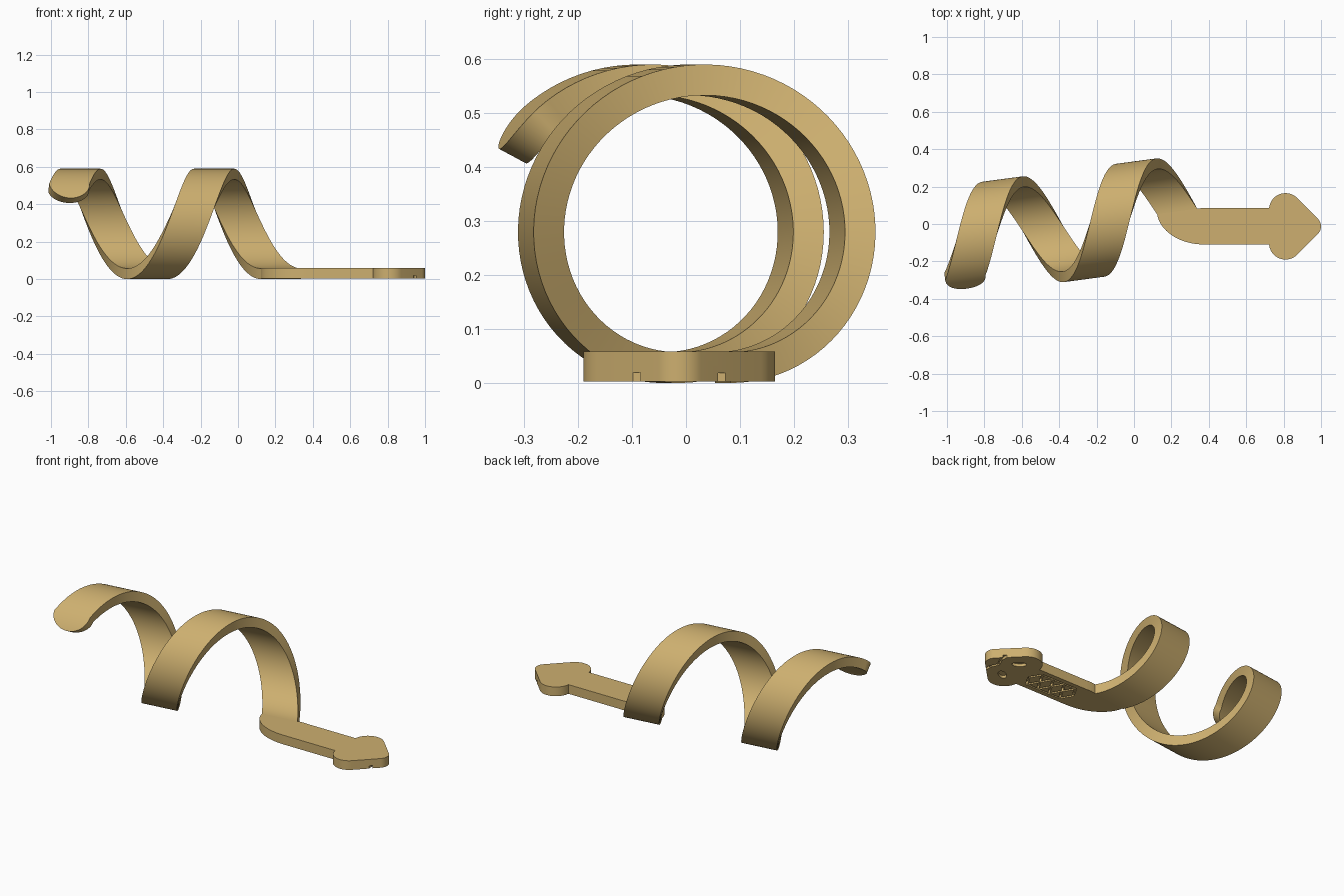
import bpy, bmesh, math
from mathutils import Vector, Matrix

if "Cube" in bpy.data.objects:
    bpy.data.objects.remove(bpy.data.objects["Cube"])

gold = bpy.data.materials.new("warm_gold")
gold.diffuse_color = (0.61, 0.43, 0.16, 1)
gold.use_nodes = True
gold.node_tree.nodes["Principled BSDF"].inputs["Base Color"].default_value = gold.diffuse_color

R_OUT, R_IN, PITCH = 0.295, 0.238, 0.715
END_X, TILT = 0.23, math.atan(0.134)
HALF, MID_Y = 0.108, -0.0125
FLAT_LOW, FLAT_TOP = 0.003, 0.058


def add(name, bm):
    bmesh.ops.recalc_face_normals(bm, faces=bm.faces)
    me = bpy.data.meshes.new(name)
    bm.to_mesh(me)
    bm.free()
    ob = bpy.data.objects.new(name, me)
    bpy.context.collection.objects.link(ob)
    me.materials.append(gold)
    return ob


def smooth(ob):
    bpy.ops.object.select_all(action='DESELECT')
    ob.select_set(True)
    bpy.context.view_layer.objects.active = ob
    bpy.ops.object.shade_smooth_by_angle(angle=math.radians(30))


def coil_point(u, phi, r, offset):
    """Point on the slightly turned coil; phi = 0 is the bottom."""
    v = -r * math.sin(phi)
    x = u + offset
    return Vector((x - v * math.sin(TILT),
                   0.037 + 0.134 * x + v * math.cos(TILT),
                   0.295 - r * math.cos(phi)))


# Coiled band with a rounded tail end
CAP, CAP_LEN = -583, 19
stations = []
for i in range(15):
    t = math.cos(math.pi / 2 * i / 14)
    stations.append((CAP - CAP_LEN * t, CAP, max(0.03, math.sqrt(max(0, 1 - t * t)))))
n = 150
stations += [(CAP + (0 - CAP) * i / n,) * 2 + (1,) for i in range(1, n + 1)]
bm = bmesh.new()
rings = []
for deg, u_deg, w in stations:
    u, phi, h = END_X + PITCH * u_deg / 360, math.radians(deg), HALF * w
    rings.append([bm.verts.new(coil_point(u, phi, r, o))
                  for r, o in ((R_OUT, -h), (R_OUT, h), (R_IN, h), (R_IN, -h))])
for a, b in zip(rings, rings[1:]):
    for k in range(4):
        bm.faces.new((a[k], a[(k + 1) % 4], b[(k + 1) % 4], b[k]))
bm.faces.new(rings[0])
bm.faces.new(rings[-1][::-1])
smooth(add("coiled_body", bm))


# Flat neck and arrow-shaped head
def arc(cx, cy, r, a0, a1, n):
    return [(cx + r * math.cos(math.radians(a0 + (a1 - a0) * i / n)),
             cy + r * math.sin(math.radians(a0 + (a1 - a0) * i / n))) for i in range(n + 1)]


left = coil_point(END_X, 0, 0, -HALF)
right = coil_point(END_X, 0, 0, HALF)
side = [(0.722, 0.097)] + arc(0.81, 0.0895, 0.088, 180, 45, 18)
side += arc(0.943, 0, 0.057, 45, 0, 8)
outline = [(right.x, right.y), (0.37, 0.086), (0.40, MID_Y + 0.097)]
outline += [(x, y + MID_Y) for x, y in side]
outline += [(x, MID_Y - y) for x, y in side[-2::-1]]
# rounded outside of the bend joining the coil
cx, cy = 0.375, left.y + 0.02
outline += [(cx + (left.x - cx) * math.sin(t), cy + (MID_Y - 0.097 - cy) * math.cos(t))
            for t in [math.radians(85) * i / 16 for i in range(17)]]
outline.append((left.x, left.y))
bm = bmesh.new()
base = bm.faces.new([bm.verts.new((x, y, FLAT_LOW)) for x, y in outline])
top = bmesh.ops.extrude_face_region(bm, geom=[base])
bmesh.ops.translate(bm, vec=(0, 0, FLAT_TOP - FLAT_LOW),
                    verts=[v for v in top['geom'] if isinstance(v, bmesh.types.BMVert)])
head = add("neck_and_head", bm)

# Grooves on the underside: crossed scales, mouth lines and eye pits
cut = bmesh.new()
count = 0


def groove(p, q, width=0.012):
    global count
    count += 1
    p, q = Vector(p), Vector(q)
    d = q - p
    depth = 0.06 + count * 0.0001
    m = (Matrix.Translation(((p.x + q.x) / 2, (p.y + q.y) / 2 + MID_Y, 0.018 + count * 0.00005 - depth / 2))
         @ Matrix.Rotation(math.atan2(d.y, d.x), 4, 'Z')
         @ Matrix.Diagonal((d.length + width * 0.6, width, depth, 1)))
    bmesh.ops.create_cube(cut, size=1, matrix=m)


CELLS, X0, STEP = 4, 0.41, 0.076
for s in (1, -1):
    for i in range(CELLS):
        x = X0 + STEP * i
        groove((x, 0), (x + STEP / 2, s * 0.065))
        groove((x + STEP / 2, s * 0.065), (x + STEP, 0))
        if i:
            groove((x - STEP / 2, s * 0.065), (x + STEP / 2, s * 0.065), 0.009)
    # mouth line running out through the slanted edge
    groove((0.925, 0), (0.945, s * 0.045), 0.014)
    groove((0.945, s * 0.045), (0.945, s * 0.12), 0.014)
    # eye pit
    m = (Matrix.Translation((0.84, MID_Y + s * 0.07, -0.011))
         @ Matrix.Rotation(s * math.radians(-35), 4, 'Z') @ Matrix.Diagonal((1.5, 0.8, 1, 1)))
    bmesh.ops.create_cone(cut, cap_ends=True, segments=24, radius1=0.026, radius2=0.026,
                          depth=0.06, matrix=m)
cutter = add("groove_cutter", cut)
cutter.hide_render = True
mod = head.modifiers.new("grooves", 'BOOLEAN')
mod.operation, mod.object, mod.solver, mod.use_self = 'DIFFERENCE', cutter, 'EXACT', True
bpy.context.view_layer.update()
dg = bpy.context.evaluated_depsgraph_get()
carved = bpy.data.meshes.new_from_object(head.evaluated_get(dg))
head.modifiers.clear()
head.data = carved
bpy.data.objects.remove(cutter)
smooth(head)
